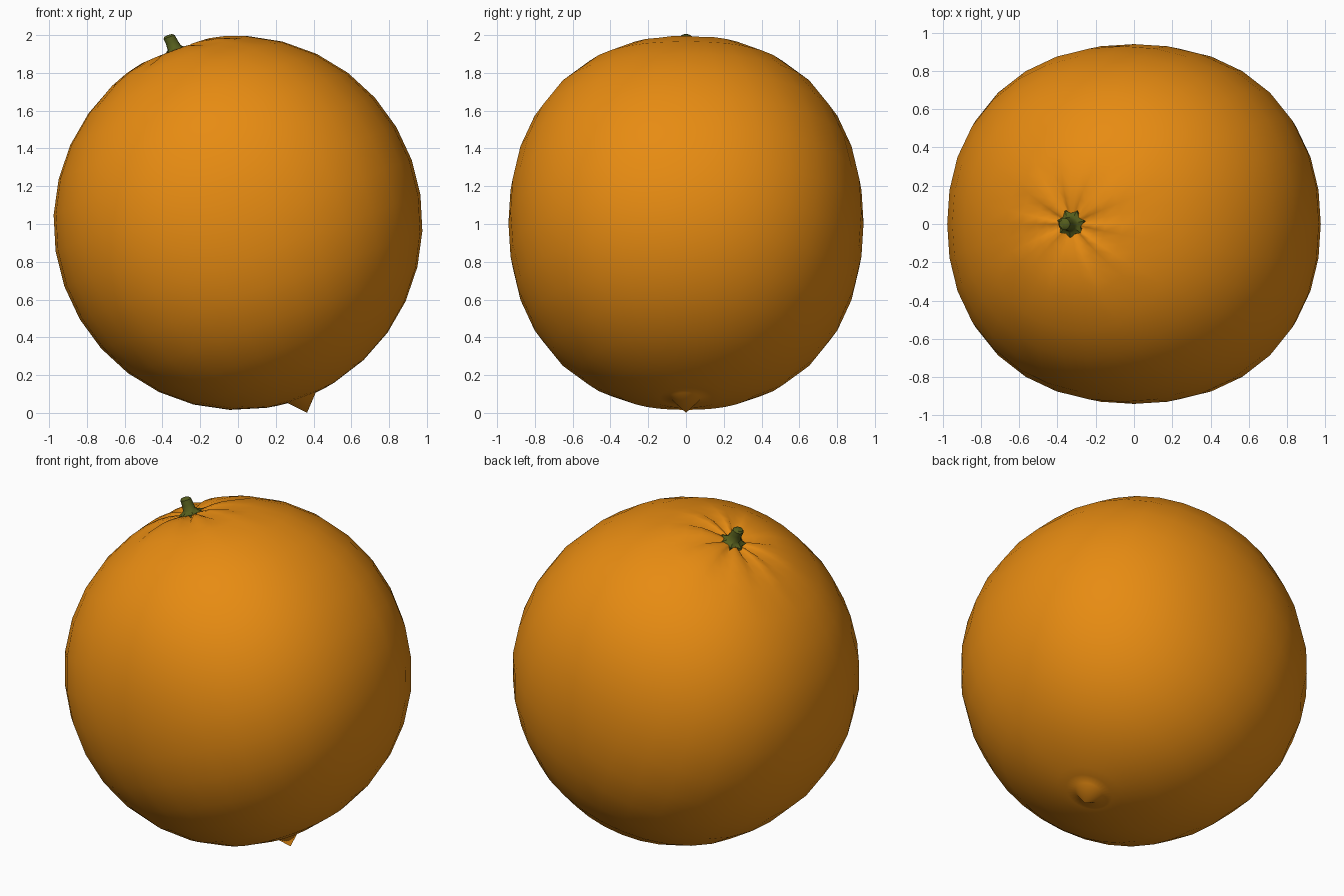
import bpy, bmesh, math
from mathutils import Vector, Matrix

if "Cube" in bpy.data.objects:
    bpy.data.objects.remove(bpy.data.objects["Cube"])

CENTRE = Vector((0, 0, 1.005))
TILT = Matrix.Rotation(math.radians(-20), 3, 'Y')   # fruit axis leans to -x


def material(name, rgb):
    m = bpy.data.materials.new(name)
    m.diffuse_color = (*rgb, 1)
    m.use_nodes = True
    m.node_tree.nodes["Principled BSDF"].inputs["Base Color"].default_value = m.diffuse_color
    return m


def lathe(name, rings, segs, point, mat, angle):
    """Skin rings of points; the first and last rings are single poles."""
    bm = bmesh.new()
    rows = []
    for i, ring in enumerate(rings):
        n = 1 if i in (0, len(rings) - 1) else segs
        rows.append([bm.verts.new(point(ring, k)) for k in range(n)])
    for a, b in zip(rows, rows[1:]):
        for k in range(segs):
            j = (k + 1) % segs
            if len(a) == 1:
                bm.faces.new((a[0], b[k], b[j]))
            elif len(b) == 1:
                bm.faces.new((a[k], b[0], a[j]))
            else:
                bm.faces.new((a[k], b[k], b[j], a[j]))
    bmesh.ops.recalc_face_normals(bm, faces=bm.faces)
    me = bpy.data.meshes.new(name)
    bm.to_mesh(me)
    bm.free()
    ob = bpy.data.objects.new(name, me)
    bpy.context.collection.objects.link(ob)
    me.materials.append(mat)
    bpy.ops.object.select_all(action='DESELECT')
    ob.select_set(True)
    bpy.context.view_layer.objects.active = ob
    bpy.ops.object.shade_smooth_by_angle(angle=math.radians(angle))
    return ob


# Fruit: slightly squared ball, dimpled and creased at the stem, nub below
SEGS = 32
CREASES = (1, 5, 10, 14, 17, 21, 27, 30)


def fruit_point(theta, k):
    t, p = math.radians(theta), math.tau * k / SEGS
    d = TILT @ Vector((math.sin(t) * math.cos(p), math.sin(t) * math.sin(p), math.cos(t)))
    e = 2.2
    r = (((d.x / .977) ** 2 + (d.z / .99) ** 2) ** (e / 2) + abs(d.y / .94) ** e) ** (-1 / e)
    r -= .03 * math.exp(-(theta / 8) ** 2)                   # stem dimple
    if k in CREASES:
        r -= .028 * min(theta / 6, 1) * max(0, 1 - theta / 24)
    else:
        r += .008 * min(theta / 6, 1) * max(0, 1 - theta / 30)
    if theta == 180:                                         # nub tip
        r = 1.069
    return CENTRE + d * r


thetas = [0, 2.5, 5, 8, 11.25, 16.5] + [11.25 * i for i in range(2, 16)] + [172, 175.4, 180]
lathe("orange_fruit", thetas, SEGS, fruit_point,
      material("orange_peel", (.80, .26, .006)), 180)


# Stem: star-shaped calyx rising into a short blunt stalk
# rings: (radius, star depth, height along axis, sideways drift)
STEM = [(0, 0, .93, 0), (.078, .022, .945, 0), (.078, .022, .967, 0), (.052, .008, .976, 0),
        (.038, .003, .988, 0), (.033, 0, 1.02, -.002), (.032, 0, 1.05, -.006),
        (.022, 0, 1.06, -.008), (0, 0, 1.062, -.008)]


def stem_point(ring, k):
    r, star, h, drift = ring
    r -= star * (k % 2)
    p = math.tau * k / 14 + .2
    return CENTRE + TILT @ Vector((r * math.cos(p) + drift, r * math.sin(p), h))


lathe("stem", STEM, 14, stem_point, material("stem_green", (.09, .11, .012)), 40)
